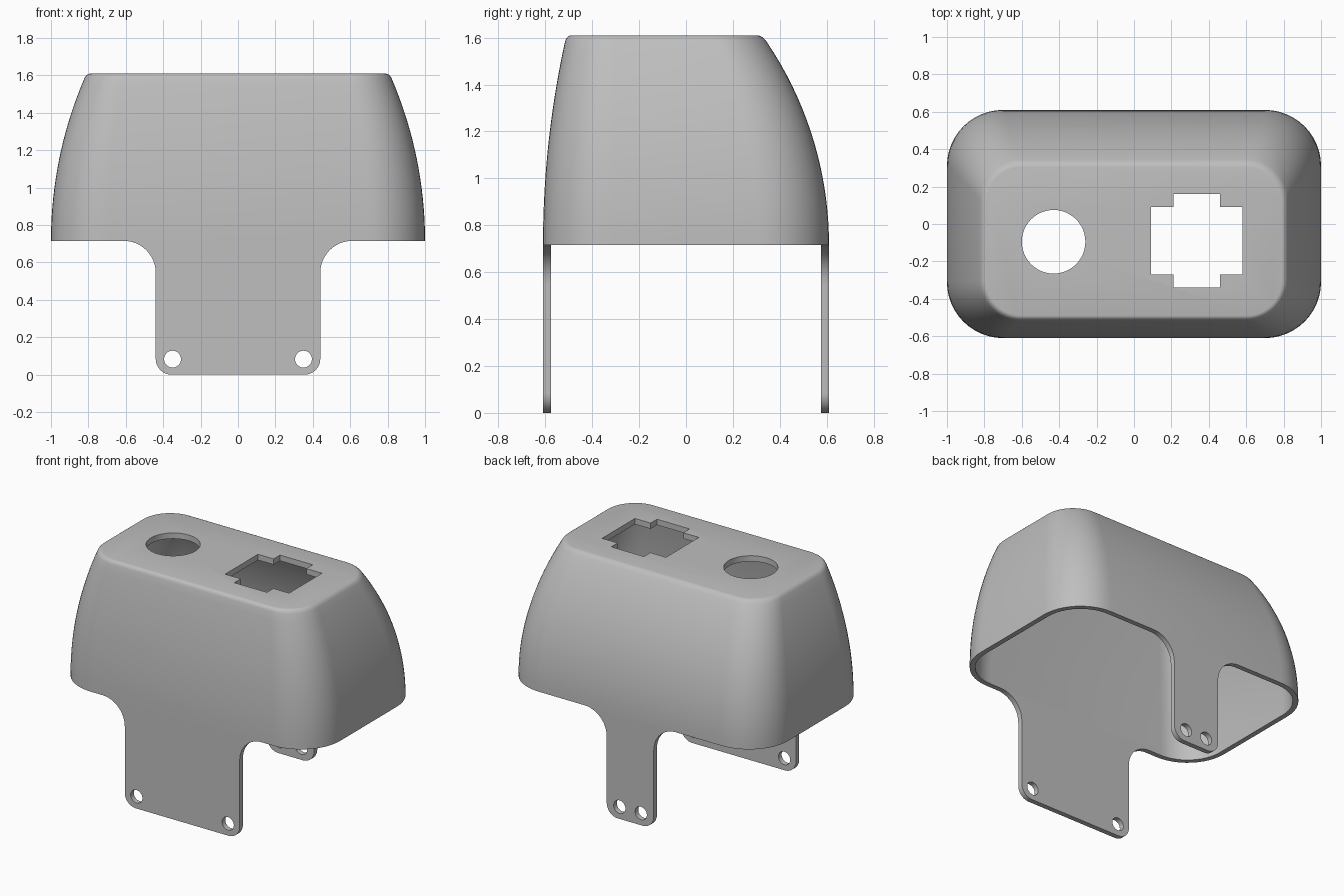
import bpy, bmesh
from math import sin, cos, pi, sqrt

cube = bpy.data.objects.get("Cube")
if cube:
    bpy.data.objects.remove(cube)

WALL, RIM, TOP = 0.035, 0.715, 1.61
HALF_X, HALF_Y, RISE = 1.0, 0.61, TOP - RIM


def arc(cx, cy, r, start, end, n=12):
    """Points on an arc, angles in quarter turns."""
    angles = [(start + (end - start) * i / n) * pi / 2 for i in range(n + 1)]
    return [(cx + r * cos(a), cy + r * sin(a)) for a in angles]


def lean(total, z):
    """Inward bulge of a wall that is upright at the rim."""
    h = max(z - RIM, 0)
    radius = (RISE ** 2 + total ** 2) / (2 * total)
    return radius - sqrt(radius ** 2 - h * h)


def ring(z, inset):
    x = HALF_X - lean(0.19, z) - inset
    front = -HALF_Y + lean(0.10, z) + inset
    back = HALF_Y - lean(0.285, z) - inset
    r = 0.3 - lean(0.09, z) - inset
    pts = (arc(x - r, back - r, r, 0, 1) + arc(r - x, back - r, r, 1, 2)
           + arc(r - x, front + r, r, 2, 3) + arc(x - r, front + r, r, 3, 4))
    return [(px, py, z) for px, py in pts]


def finish(name, bm):
    bmesh.ops.recalc_face_normals(bm, faces=bm.faces)
    mesh = bpy.data.meshes.new(name)
    bm.to_mesh(mesh)
    bm.free()
    obj = bpy.data.objects.new(name, mesh)
    bpy.context.collection.objects.link(obj)
    return obj


def prism(name, outline, place, depth):
    """Extrude a flat outline along the depth vector."""
    bm = bmesh.new()
    face = bm.faces.new([bm.verts.new(place(*p)) for p in outline])
    new = bmesh.ops.extrude_face_region(bm, geom=[face])["geom"]
    bmesh.ops.translate(bm, vec=depth,
                        verts=[v for v in new if isinstance(v, bmesh.types.BMVert)])
    return finish(name, bm)


def circle(cx, cy, r):
    return arc(cx, cy, r, 0, 4, 48)[:-1]


# Hollow cover: outer skin upward, then inner skin back down
levels = [RIM + (RISE - 0.025) * i / 18 for i in range(19)]
rings = [ring(-0.2, 0)] + [ring(z, 0) for z in levels]
for i in range(1, 5):
    a = i / 4 * pi / 2
    rings.append(ring(TOP - 0.025 + 0.025 * sin(a), 0.02 * (1 - cos(a))))
inner = [RIM + (RISE - 0.04) * i / 18 for i in range(19)]
rings += [ring(z, WALL) for z in reversed(inner)] + [ring(-0.2, WALL)]
split = 1 + len(levels) + 4

bm = bmesh.new()
loops = [[bm.verts.new(p) for p in pts] for pts in rings]
for k, low in enumerate(loops):
    if k + 1 == split:
        continue
    high = loops[(k + 1) % len(loops)]
    for i in range(len(low)):
        j = (i + 1) % len(low)
        bm.faces.new((low[i], low[j], high[j], high[i]))
bm.faces.new(loops[split - 1])
bm.faces.new(loops[split])
cover = finish("cover", bm)


# Cutters that leave one mounting tab on each long side
def tab_outline(half, fillet=0.17, corner=0.085):
    side = [(2, -1), (2, RIM)]
    side += arc(half + fillet, RIM - fillet, fillet, 1, 2)
    side += arc(half - corner, corner, corner, 0, -1)
    return side + [(-x, z) for x, z in reversed(side)]


cutters = []
for name, half, hole_x, y0, y1 in (("front", 0.44, 0.35, -1, 0),
                                   ("back", 0.18, 0.082, -0.01, 1)):
    def upright(x, z, y=y0):
        return (x, y, z)
    depth = (0, y1 - y0, 0)
    cutters.append(prism(name + "_tab_cutter", tab_outline(half), upright, depth))
    for s in (-1, 1):
        cutters.append(prism(name + "_screw_hole_cutter",
                             circle(s * hole_x, 0.083, 0.045), upright, depth))


# Round and stepped openings in the top
def level(x, y):
    return (x, y, TOP - 0.2)


quarter = [(0.245, 0.18), (0.125, 0.18), (0.125, 0.25)]
half = quarter + [(-x, y) for x, y in reversed(quarter)]
stepped = half + [(-x, -y) for x, y in half]
cutters.append(prism("round_opening_cutter", circle(-0.43, -0.095, 0.17),
                     level, (0, 0, 0.4)))
cutters.append(prism("stepped_opening_cutter",
                     [(x + 0.335, y - 0.09) for x, y in stepped],
                     level, (0, 0, 0.4)))

bpy.ops.object.select_all(action="DESELECT")
bpy.context.view_layer.objects.active = cover
cover.select_set(True)
for cutter in cutters:
    cutter.hide_render = True
    mod = cover.modifiers.new("cut", "BOOLEAN")
    mod.operation, mod.solver, mod.object = "DIFFERENCE", "EXACT", cutter
    bpy.ops.object.modifier_apply(modifier=mod.name)
    bpy.data.objects.remove(cutter)
bpy.ops.object.shade_smooth_by_angle(angle=pi / 6)

# Plain grey finish
grey = bpy.data.materials.new("plain_grey")
grey.use_nodes = True
color = (0.52, 0.52, 0.52, 1)
grey.diffuse_color = color
grey.node_tree.nodes["Principled BSDF"].inputs["Base Color"].default_value = color
cover.data.materials.clear()
cover.data.materials.append(grey)
